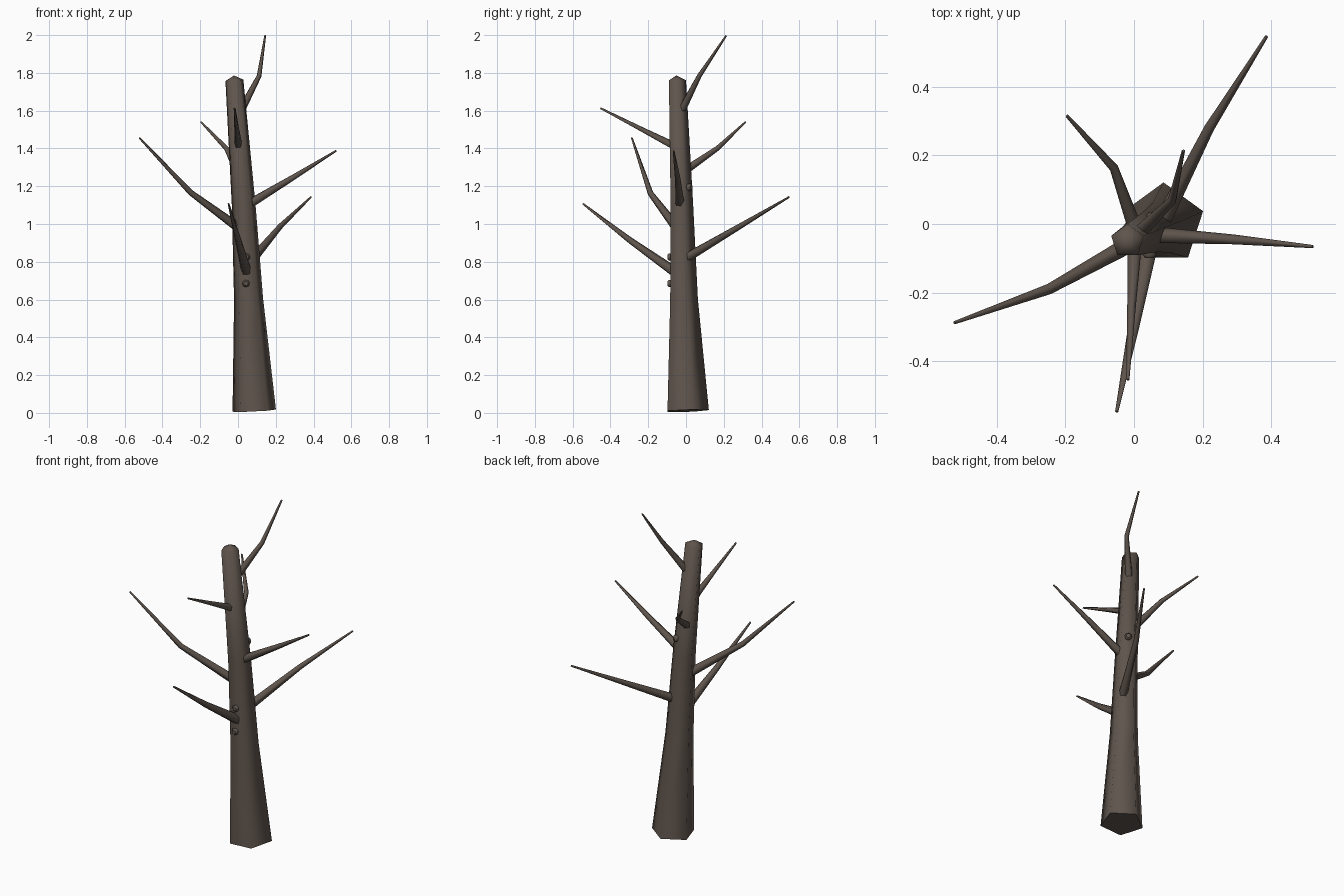
import bpy, bmesh, math
from mathutils import Vector

if "Cube" in bpy.data.objects:
    bpy.data.objects.remove(bpy.data.objects["Cube"])

bark = bpy.data.materials.new("dark_bark")
bark.diffuse_color = (0.115, 0.09, 0.074, 1)
bark.use_nodes = True
bark.node_tree.nodes["Principled BSDF"].inputs["Base Color"].default_value = bark.diffuse_color


def tube(name, pts, radii, sides=5, apex=None, start=90):
    """Tapered tube along a path; optional apex point closes the end."""
    pts = [Vector(p) for p in pts]
    bm = bmesh.new()
    rings = []
    for i, p in enumerate(pts):
        d = pts[min(i + 1, len(pts) - 1)] - pts[max(i - 1, 0)]
        q = Vector((0, 0, 1)).rotation_difference(d.normalized())
        ring = []
        for k in range(sides):
            a = math.radians(start) + 2 * math.pi * k / sides
            ring.append(bm.verts.new(p + q @ Vector((math.cos(a), math.sin(a), 0)) * radii[i]))
        rings.append(ring)
    for a, b in zip(rings, rings[1:]):
        for k in range(sides):
            n = (k + 1) % sides
            f = bm.faces.new((a[k], a[n], b[n], b[k]))
            f.smooth = True
    bm.faces.new(rings[0][::-1])
    if apex:
        t = bm.verts.new(apex)
        for k in range(sides):
            f = bm.faces.new((rings[-1][k], rings[-1][(k + 1) % sides], t))
            f.smooth = True
    else:
        bm.faces.new(rings[-1])
    bm.normal_update()
    me = bpy.data.meshes.new(name)
    bm.to_mesh(me)
    bm.free()
    me.materials.append(bark)
    ob = bpy.data.objects.new(name, me)
    bpy.context.collection.objects.link(ob)
    return ob


# leaning five-sided trunk with a blunt pointed top
tube("trunk",
     [(0.086, 0.0, 0.011), (0.056, -0.018, 0.6), (0.03, -0.028, 1.1), (-0.019, -0.05, 1.76)],
     [0.121, 0.081, 0.066, 0.05], apex=(-0.021, -0.051, 1.786))

# branches: base, bend, tip and base radius
branches = {
    "top_branch": ([(0.02, -0.02, 1.61), (0.112, 0.07, 1.785), (0.144, 0.213, 1.998)], 0.022),
    "left_branch": ([(0.0, -0.05, 0.98), (-0.25, -0.19, 1.165), (-0.522, -0.287, 1.456)], 0.027),
    "back_left_branch": ([(0.0, -0.01, 1.28), (-0.06, 0.165, 1.4), (-0.195, 0.315, 1.54)], 0.023),
    "right_branch": ([(0.05, -0.033, 1.1), (0.29, -0.046, 1.245), (0.52, -0.066, 1.388)], 0.026),
    "back_right_branch": ([(0.08, 0.0, 0.82), (0.22, 0.28, 0.985), (0.386, 0.546, 1.143)], 0.026),
    "low_front_branch": ([(0.045, -0.06, 0.745), (0.0, -0.3, 0.915), (-0.05, -0.546, 1.107)], 0.029),
    "high_front_branch": ([(0.002, -0.06, 1.41), (-0.007, -0.24, 1.503), (-0.018, -0.453, 1.613)], 0.022),
}
for name, (path, r) in branches.items():
    tube(name, path, [r, r * 0.6, 0.005])

# small knots sitting on the trunk faces
knots = [((0.042, -0.07, 0.685), -90, 0.02), ((0.045, -0.07, 0.825), -90, 0.02),
         ((0.046, 0.005, 1.195), 54, 0.021)]
for i, (p, ang, r) in enumerate(knots):
    p = Vector(p)
    d = Vector((math.cos(math.radians(ang)), math.sin(math.radians(ang)), 0))
    tube(f"knot_{i + 1}", [p, p + d * 0.02, p + d * 0.029], [r * 0.8, r, r * 0.6], sides=8)
